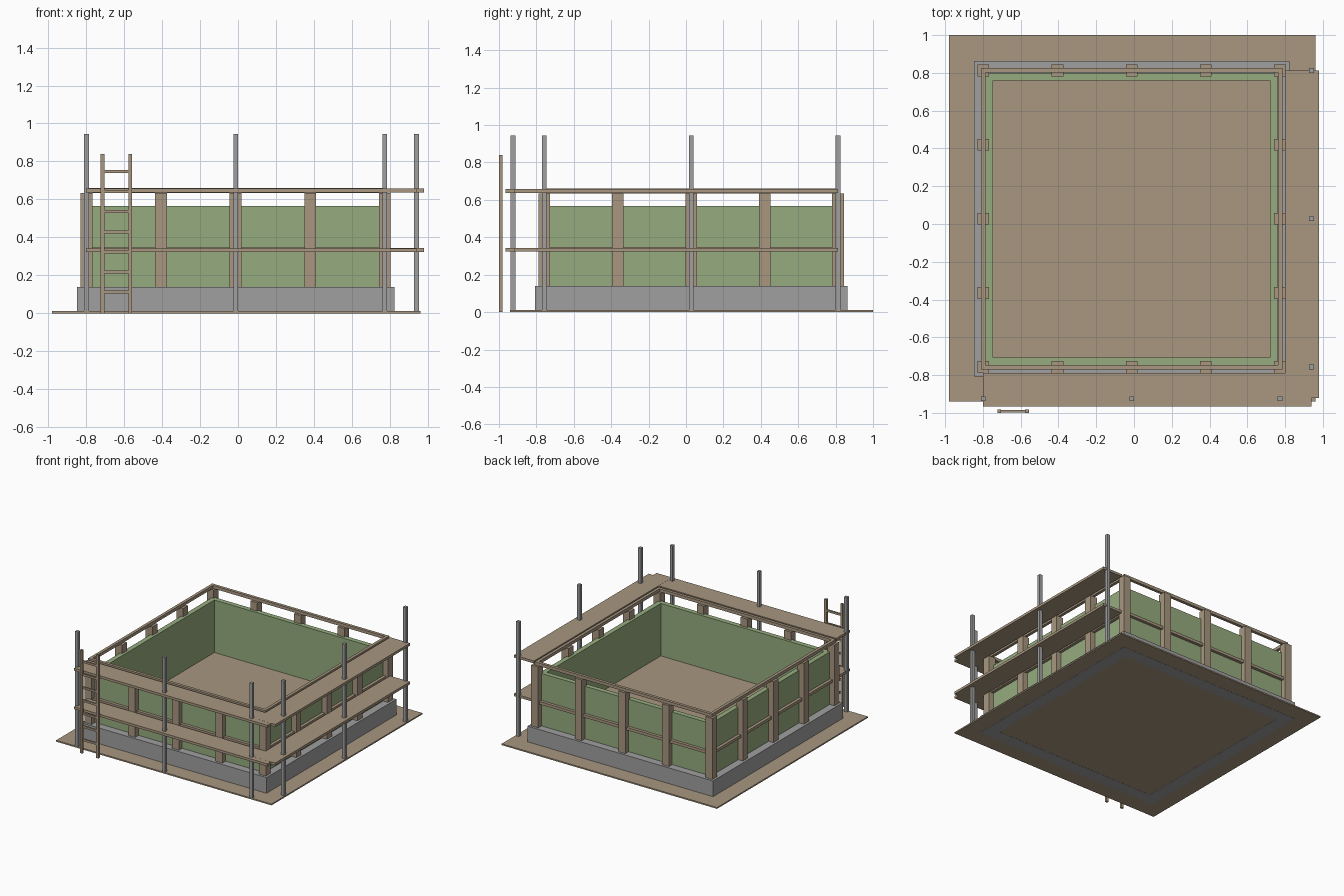
import bpy
import bmesh

cube = bpy.data.objects.get("Cube")
if cube:
    bpy.data.objects.remove(cube, do_unlink=True)


def make_material(name, srgb):
    linear = [((c / 255 + 0.055) / 1.055) ** 2.4 for c in srgb] + [1.0]
    mat = bpy.data.materials.new(name)
    mat.use_nodes = True
    mat.diffuse_color = linear
    mat.node_tree.nodes["Principled BSDF"].inputs["Base Color"].default_value = linear
    return mat


WOOD = make_material("wood_brown", (168, 151, 128))
GREEN = make_material("panel_green", (150, 172, 127))
GREY = make_material("concrete_grey", (160, 160, 160))


def finish(name, bm, mat):
    mesh = bpy.data.meshes.new(name)
    bm.to_mesh(mesh)
    bm.free()
    mesh.materials.append(mat)
    obj = bpy.data.objects.new(name, mesh)
    bpy.context.collection.objects.link(obj)
    return obj


def box(name, x, y, z, mat):
    """Box from (low, high) ranges on each axis."""
    bm = bmesh.new()
    bmesh.ops.create_cube(bm, size=1)
    for v in bm.verts:
        v.co = [r[0] if c < 0 else r[1] for c, r in zip(v.co, (x, y, z))]
    return finish(name, bm, mat)


# Centre of the walled square, which sits off the middle of the ground slab
CX, CY = -0.0125, 0.0275


def frame(name, outer, inner, z, mat):
    """Square ring with a hollow middle, given by half widths."""
    bm = bmesh.new()
    rings = []
    for half, height in ((outer, z[0]), (outer, z[1]), (inner, z[1]), (inner, z[0])):
        rings.append([bm.verts.new((CX + sx * half, CY + sy * half, height))
                      for sx, sy in ((-1, -1), (1, -1), (1, 1), (-1, 1))])
    for a, b in zip(rings, rings[1:] + rings[:1]):
        for i in range(4):
            j = (i + 1) % 4
            bm.faces.new((a[i], a[j], b[j], b[i]))
    return finish(name, bm, mat)


def post(name, x, y, half, z, mat):
    return box(name, (x - half, x + half), (y - half, y + half), z, mat)


# Ground, foundation and floor
box("ground_slab", (-0.98, 0.96), (-0.94, 1.0), (0.001, 0.012), WOOD)
frame("foundation", 0.835, 0.733, (0, 0.14), GREY)
box("floor", (CX - 0.733, CX + 0.733), (CY - 0.733, CY + 0.733), (0.005, 0.14), WOOD)

# Wall panels and the timber frame around them
frame("wall_panels", 0.773, 0.733, (0.14, 0.567), GREEN)
frame("middle_rail", 0.798, 0.774, (0.325, 0.348), WOOD)
frame("top_rail", 0.798, 0.774, (0.635, 0.66), WOOD)

STEP = 0.3925
for i in range(-2, 3):
    for j in range(-2, 3):
        if max(abs(i), abs(j)) == 2:
            post("wall_post", CX + i * STEP, CY + j * STEP, 0.031, (0.14, 0.635), WOOD)

# Scaffold decks on the front and left sides, two levels
for level, bottom in (("lower", 0.323), ("upper", 0.637)):
    z = (bottom, bottom + 0.02)
    box(level + "_front_deck", (-0.80, 0.94), (-0.965, -0.79), z, WOOD)
    box(level + "_side_deck", (0.80, 0.98), (-0.92, 0.813), (z[0], z[1] + 0.0005), WOOD)

# Scaffold poles
for i in (-1, 0, 1):
    post("front_pole", CX + i * 0.785, -0.925, 0.0125, (0.01, 0.945), GREY)
    post("side_pole", 0.94, CY + i * 0.785, 0.0125, (0.01, 0.945), GREY)

# Ladder
for x in (-0.713, -0.567):
    box("ladder_rail", (x - 0.01, x + 0.01), (-1.0, -0.982), (0, 0.84), WOOD)
for i in range(7):
    z = 0.112 + i * 0.106
    box("ladder_rung", (-0.705, -0.575), (-0.998, -0.984), (z - 0.008, z + 0.008), WOOD)
